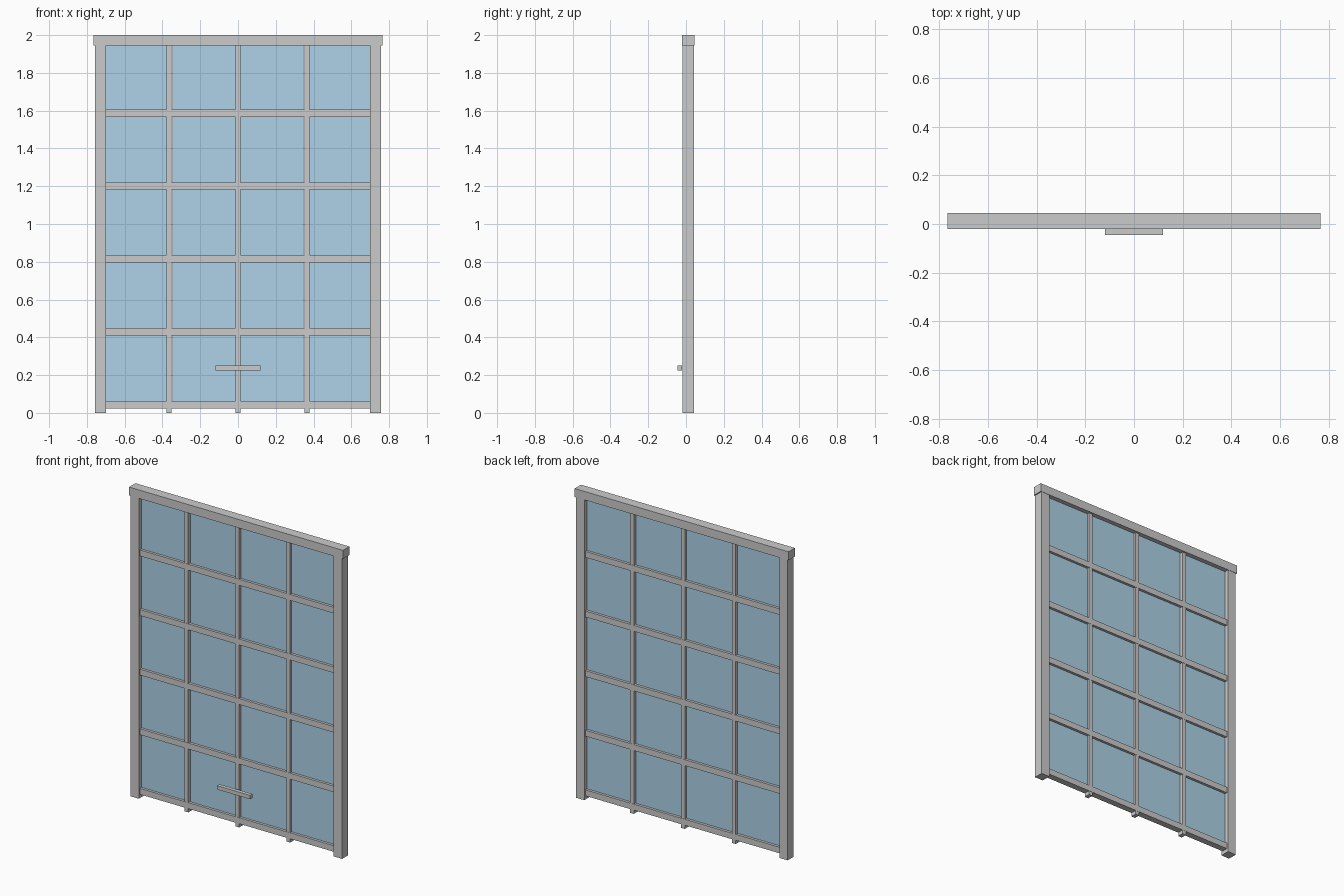
import bpy

if "Cube" in bpy.data.objects:
    bpy.data.objects.remove(bpy.data.objects["Cube"])

glass_mat = bpy.data.materials.new("glass_blue")
glass_mat.diffuse_color = (0.42, 0.65, 0.8, 1)
glass_mat.use_nodes = True
glass_mat.node_tree.nodes["Principled BSDF"].inputs["Base Color"].default_value = glass_mat.diffuse_color


def box(name, x, y, z, mat=None):
    """Box from (min, max) pairs on each axis."""
    bpy.ops.mesh.primitive_cube_add(size=1, location=[(a + b) / 2 for a, b in (x, y, z)])
    ob = bpy.context.object
    ob.name = name
    ob.scale = [b - a for a, b in (x, y, z)]
    bpy.ops.object.transform_apply(location=False, rotation=False, scale=True)
    if mat:
        ob.data.materials.append(mat)
    return ob


# Outer frame: header and side jambs
box("header", (-0.766, 0.766), (-0.02, 0.045), (1.945, 2.0))
for side, s in (("left", -1), ("right", 1)):
    box(side + "_jamb", sorted((s * 0.698, s * 0.758)), (-0.018, 0.043), (0, 1.945))

# Horizontal rails
for i in range(5):
    z = 0.044 + i * 0.3858
    box(f"rail_{i}", (-0.698, 0.698), (-0.008, 0.033), (z - 0.0195, z + 0.0195))

# Vertical mullions, reaching the floor
for i in range(3):
    x = (i - 1) * 0.365
    box(f"mullion_{i}", (x - 0.0135, x + 0.0135), (-0.007, 0.032), (0, 1.945))

# Glass panes, one per column and row
for i in range(4):
    x = (i - 1.5) * 0.3545
    for j in range(5):
        z = 0.044 + j * 0.3858
        box(f"pane_{i}_{j}", (x - 0.17, x + 0.17), (0.009, 0.016),
            (z + 0.019, min(z + 0.367, 1.946)), glass_mat)

# Pull handle
box("handle", (-0.118, 0.118), (-0.045, -0.02), (0.225, 0.25))
